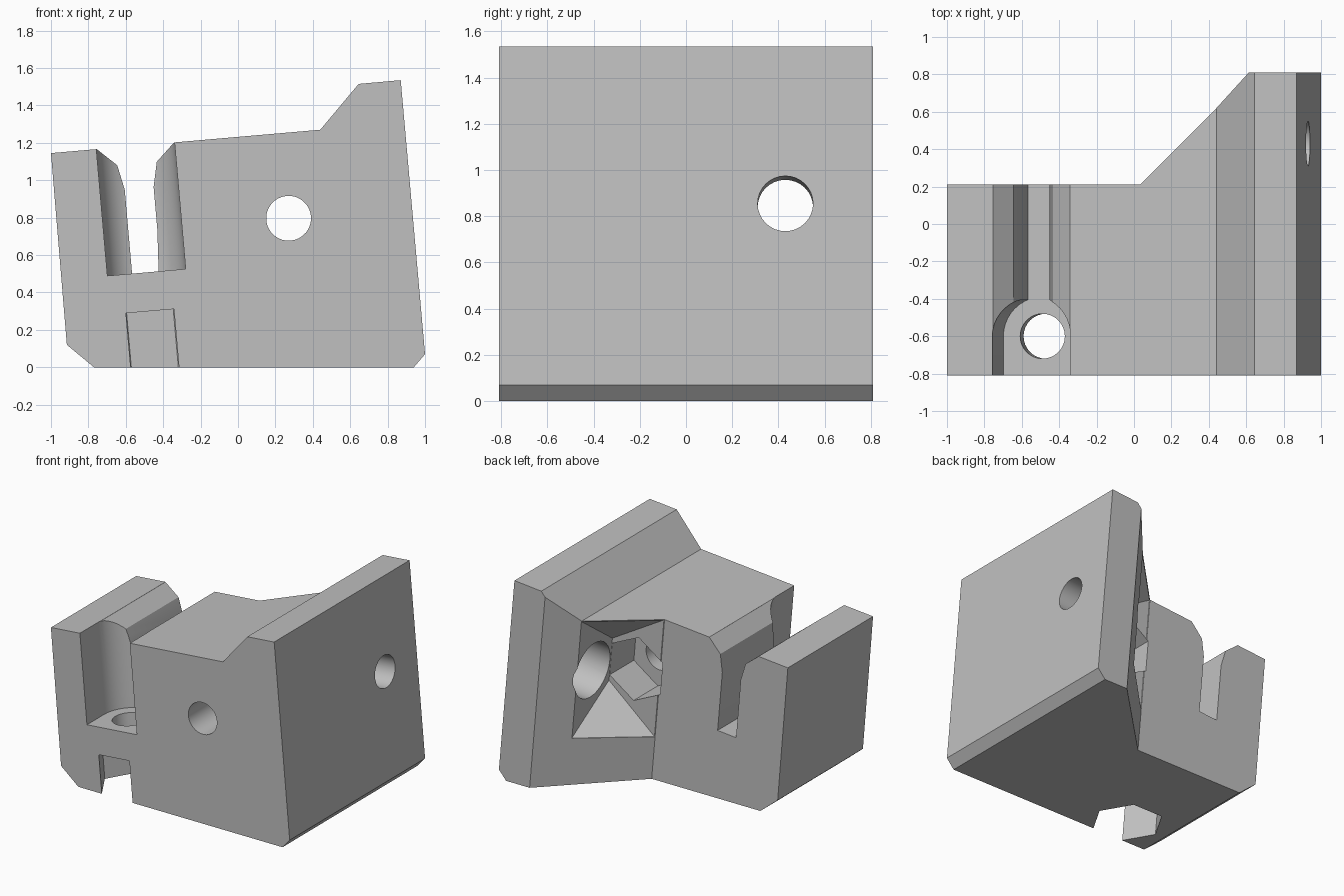
import bpy, bmesh, math
from mathutils import Matrix, Vector

cube = bpy.data.objects.get("Cube")
if cube:
    bpy.data.objects.remove(cube, do_unlink=True)

TILT = Matrix.Rotation(math.radians(-5), 4, 'Y')   # the part leans by five degrees
FLAT = Matrix.Identity(4)


def add_hull(name, points, matrix):
    """Convex solid around the given points."""
    bm = bmesh.new()
    for p in points:
        bm.verts.new(p)
    bmesh.ops.convex_hull(bm, input=bm.verts)
    bmesh.ops.recalc_face_normals(bm, faces=bm.faces)
    return add_mesh(name, bm, matrix)


def add_prism(name, outline, axis, low, high, matrix=TILT):
    """Extrude a 2D outline along the x, y or z axis."""
    place = {'x': lambda a, b, t: (t, a, b),
             'y': lambda a, b, t: (a, t, b),
             'z': lambda a, b, t: (a, b, t)}[axis]
    bm = bmesh.new()
    face = bm.faces.new([bm.verts.new(place(a, b, low)) for a, b in outline])
    new = bmesh.ops.extrude_face_region(bm, geom=[face])["geom"]
    shift = Vector(place(0, 0, high - low))
    bmesh.ops.translate(bm, vec=shift,
                        verts=[g for g in new if isinstance(g, bmesh.types.BMVert)])
    bmesh.ops.recalc_face_normals(bm, faces=bm.faces)
    return add_mesh(name, bm, matrix)


def add_mesh(name, bm, matrix):
    mesh = bpy.data.meshes.new(name)
    bm.transform(matrix)
    bm.to_mesh(mesh)
    bm.free()
    obj = bpy.data.objects.new(name, mesh)
    bpy.context.collection.objects.link(obj)
    return obj


def ring(a, b, radius, sides=32, start=0.0):
    return [(a + radius * math.cos(start + math.tau * i / sides),
             b + radius * math.sin(start + math.tau * i / sides)) for i in range(sides)]


# Main block: side profile with raised jaw and chamfered base
body = add_prism("mount_block", [
    (-1, 1.145), (-0.915, 0.12), (-0.77, 0), (0.94, 0), (1, 0.07),
    (0.87, 1.535), (0.645, 1.515), (0.44, 1.27)], 'y', -0.81, 0.81, FLAT)

cutters = []

# Rear corner removed along a diagonal wall
cutters.append(add_prism("rear_corner_cutter", [
    (-2, 0.21), (0.14, 0.21), (0.94, 1.01), (-2, 1.01)], 'z', -0.5, 2))

# Pocket in the diagonal wall with sloping floor and roof
low, high, depth = 0.315, 1.222, 0.29
edge = [(0.145, 0.21), (0.553, 0.618), (0.045, 0.31), (0.453, 0.718)]
pocket = [(x, y, z) for x, y in edge for z in (low, high)]
pocket += [(0.553, 0.21, low + depth), (0.553, 0.21, high - depth)]
cutters.append(add_hull("pocket_cutter", pocket, TILT))

# Front bolt hole with hexagonal nut seat
bolt_z = 0.77
cutters.append(add_prism("front_hole_cutter", ring(0.339, bolt_z, 0.12), 'y', -1, 0.3))
cutters.append(add_prism("nut_seat_cutter", ring(0.339, bolt_z, 0.245, 6, math.pi / 6),
                         'y', -0.08, 0.25))

# Side bolt hole with counterbore
cutters.append(add_prism("side_hole_cutter", ring(0.43, bolt_z, 0.12), 'x', 0.5, 1.3))
cutters.append(add_prism("counterbore_cutter", ring(0.43, bolt_z, 0.21), 'x', 0.54, 0.81))

# Narrow slot with flared mouth
slot_x, floor_z = -0.443, 0.548
half = [(0.0775, floor_z), (0.0775, 0.999), (0.106, 1.132), (0.207, 1.227), (0.207, 1.4)]
slot = [(slot_x + w, z) for w, z in half] + [(slot_x - w, z) for w, z in reversed(half)]
cutters.append(add_prism("slot_cutter", slot, 'y', -0.7, 0.4))

# Wide rounded front of the slot
screw_y, wide = -0.6, 0.21
arc = [(slot_x + wide * math.cos(math.pi * i / 20),
        screw_y + wide * math.sin(math.pi * i / 20)) for i in range(21)]
arc += [(slot_x - wide, -1), (slot_x + wide, -1)]
cutters.append(add_prism("slot_front_cutter", arc, 'z', floor_z, 1.5))

# Vertical screw hole and hexagonal seat breaking through the front
cutters.append(add_prism("screw_hole_cutter", ring(slot_x, screw_y, 0.12), 'z', -0.3, 0.7))
cutters.append(add_prism("bottom_seat_cutter", ring(slot_x, screw_y, 0.25, 6), 'z', -0.3, 0.34))

# Apply the cuts
bpy.context.view_layer.objects.active = body
for cutter in cutters:
    cutter.hide_render = True
    mod = body.modifiers.new(cutter.name, 'BOOLEAN')
    mod.operation = 'DIFFERENCE'
    mod.solver = 'EXACT'
    mod.object = cutter
    bpy.ops.object.modifier_apply(modifier=mod.name)
    bpy.data.objects.remove(cutter, do_unlink=True)

# Material
grey = bpy.data.materials.new("light_grey")
grey.use_nodes = True
colour = (0.53, 0.53, 0.53, 1)
grey.diffuse_color = colour
grey.node_tree.nodes["Principled BSDF"].inputs["Base Color"].default_value = colour
body.data.materials.clear()
body.data.materials.append(grey)
for poly in body.data.polygons:
    poly.material_index = 0

# Smooth holes, sharp edges
for obj in bpy.context.selected_objects:
    obj.select_set(False)
body.select_set(True)
bpy.ops.object.shade_smooth_by_angle(angle=math.radians(25))
